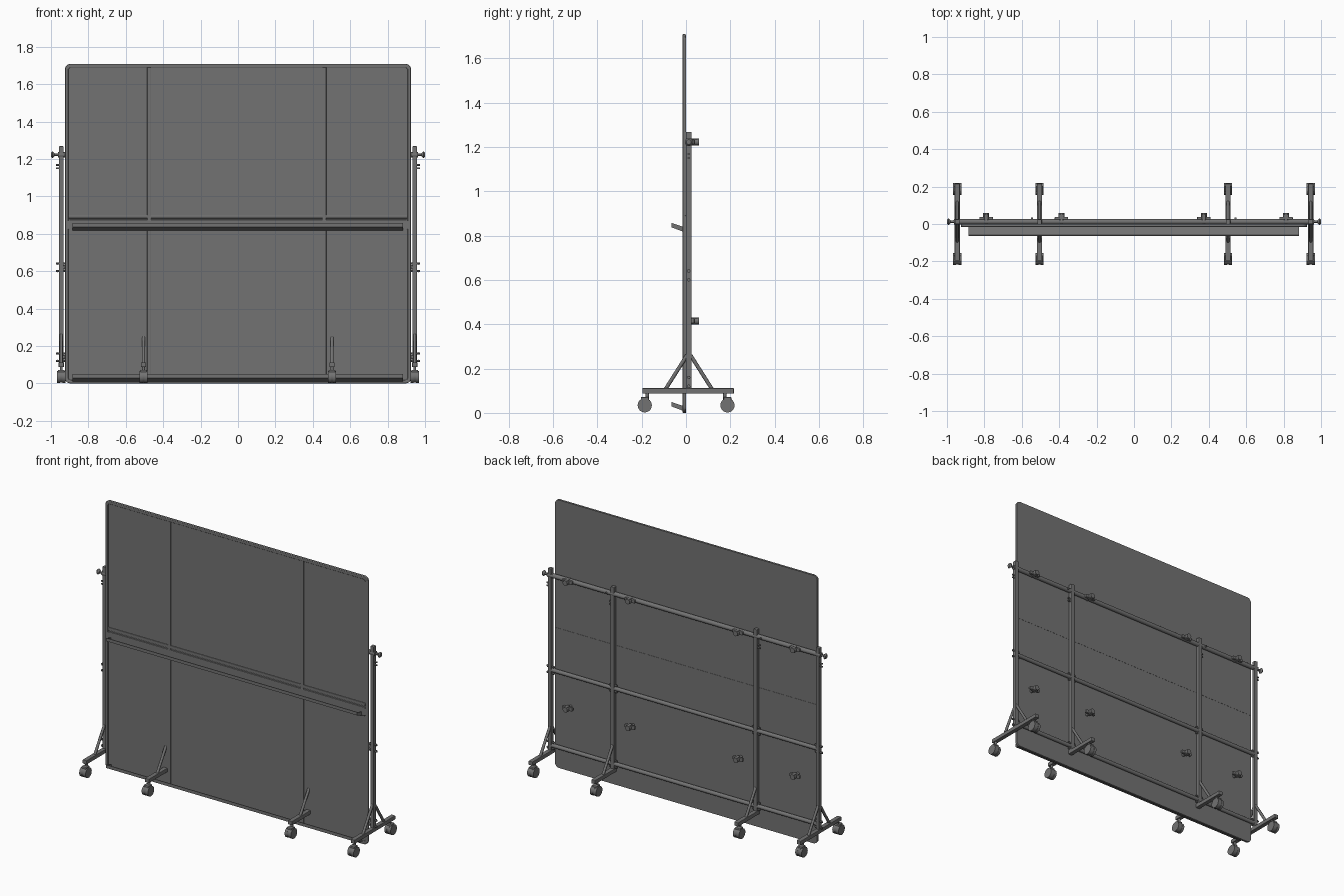
import bpy, bmesh, math
from mathutils import Vector

if "Cube" in bpy.data.objects:
    bpy.data.objects.remove(bpy.data.objects["Cube"])

PY = 0.0125                      # depth centre of posts and rails
GREY = bpy.data.materials.new("dark_grey")
GREY.diffuse_color = (.17, .17, .17, 1)
GREY.use_nodes = True
GREY.node_tree.nodes["Principled BSDF"].inputs["Base Color"].default_value = GREY.diffuse_color


def finish(name, bm, smooth=False, bevel=0.0):
    bmesh.ops.recalc_face_normals(bm, faces=bm.faces)
    me = bpy.data.meshes.new(name)
    bm.to_mesh(me)
    bm.free()
    me.materials.append(GREY)
    ob = bpy.data.objects.new(name, me)
    bpy.context.collection.objects.link(ob)
    if bevel:
        m = ob.modifiers.new("bevel", 'BEVEL')
        m.width, m.segments, m.limit_method = bevel, 2, 'ANGLE'
        m.angle_limit = math.radians(40)
    if smooth:
        bpy.context.view_layer.objects.active = ob
        ob.select_set(True)
        bpy.ops.object.shade_smooth_by_angle(angle=math.radians(35))
        ob.select_set(False)
    return ob


def box(name, x0, x1, y0, y1, z0, z1, bevel=0.0):
    bm = bmesh.new()
    bmesh.ops.create_cube(bm, size=1)
    for v in bm.verts:
        v.co = Vector((x0 + (v.co.x + .5) * (x1 - x0),
                       y0 + (v.co.y + .5) * (y1 - y0),
                       z0 + (v.co.z + .5) * (z1 - z0)))
    return finish(name, bm, bevel=bevel)


def rod(name, a, b, r, r2=None, sides=20):
    a, b = Vector(a), Vector(b)
    bm = bmesh.new()
    bmesh.ops.create_cone(bm, cap_ends=True, segments=sides, radius1=r,
                          radius2=r if r2 is None else r2, depth=(b - a).length)
    rot = Vector((0, 0, 1)).rotation_difference(b - a).to_matrix()
    for v in bm.verts:
        v.co = rot @ v.co + (a + b) / 2
    return finish(name, bm, True)


def loft(name, loops, closed=False, smooth=False, bevel=0.0):
    """Skin between point loops; cap the ends, or join them when closed."""
    bm = bmesh.new()
    rows = [[bm.verts.new(p) for p in lp] for lp in loops]
    n = len(rows[0])
    for k in range(len(rows) if closed else len(rows) - 1):
        p, q = rows[k], rows[(k + 1) % len(rows)]
        for i in range(n):
            j = (i + 1) % n
            bm.faces.new((p[i], p[j], q[j], q[i]))
    if not closed:
        bm.faces.new(rows[0])
        bm.faces.new(rows[-1])
    return finish(name, bm, smooth, bevel)


def outline(y, x, z0, z1, r_bottom, r_top, n=6):
    pts = []
    for sx, z, sz, r, start in ((1, z0, 1, r_bottom, -90), (1, z1, -1, r_top, 0),
                                (-1, z1, -1, r_top, 90), (-1, z0, 1, r_bottom, 180)):
        for i in range(n + 1):
            t = math.radians(start + 90 * i / n)
            pts.append((sx * (x - r) + r * math.cos(t), y, z + sz * r + r * math.sin(t)))
    return pts


def slab(name, *shape):
    loft(name, [outline(y, *shape) for y in (-.010, -.001)], smooth=True)


# writing boards, meeting at a thin seam
slab("lower_board", .9245, .0005, .8896, .028, .001)
slab("upper_board", .9245, .8904, 1.7075, .001, .028)

# rounded rim in front of the boards
big, small = (.925, 0, 1.708, .028, .028), (.907, .018, 1.688, .014, .014)
loft("board_frame", [outline(-.016, *big), outline(-.002, *big),
                     outline(-.002, *small), outline(-.016, *small)],
     closed=True, smooth=True, bevel=.003)

# raised strips on the board face
for x in (-.475, .462):
    box("upper_divider", x - .011, x + .011, -.016, -.008, .86, 1.69, .004)
    box("lower_divider", x - .011, x + .011, -.016, -.008, .015, .82, .004)
box("seam_strip", -.908, .908, -.0155, -.008, .882, .901, .004)


# sloping trays with a lip and end plates, on a rounded back plate
def tray(name, z):
    prof = [(-.012, z), (-.065, z + .020), (-.065, z + .040), (-.061, z + .040),
            (-.060, z + .026), (-.012, z + .010)]
    loft(name, [[(x, y, h) for y, h in prof] for x in (-.885, .882)])
    end = [(-.012, z), (-.065, z + .020), (-.065, z + .040), (-.012, z + .022)]
    for x in (-.886, .879):
        loft(name + "_end", [[(xx, y, h) for y, h in end] for xx in (x, x + .004)])


loft("tray_back", [outline(y, .91, .819, .875, .012, .012) for y in (-.0165, -.008)],
     smooth=True, bevel=.002)
tray("upper_tray", .817)
tray("lower_tray", .009)


# twin wheel casters with a covered centre
def caster(x, y):
    for s in (-1, 1):
        rod("caster_wheel", (x + s * .006, y, .034), (x + s * .022, y, .034), .032, sides=24)
    rod("caster_cover", (x - .007, y, .036), (x + .007, y, .036), .031, sides=24)
    box("caster_housing", x - .018, x + .018, y - .018, y + .018, .045, .072, .005)
    rod("caster_stem", (x, y * .94, .06), (x, y * .94, .092), .008)


# four rolling stands
for x in (-.945, -.505, .503, .945):
    box("post", x - .012, x + .012, 0, .025, .1, 1.268, .003)
    box("base_bar", x - .014, x + .014, -.196, .216, .087, .112, .003)
    for s in (-1, 1):
        rod("brace", (x, PY + s * .008, .26), (x, PY + s * .108, .102), .0085, sides=12)
    caster(x, -.186)
    caster(x, .187)
    for z in (.12, .16, .60, .64):
        rod("post_bolt", (x - .027, PY, z), (x + .027, PY, z), .005, sides=12)
        for s in (-1, 1):
            rod("bolt_head", (x + s * .019, PY, z), (x + s * .023, PY, z), .008, sides=6)
    # bolts and end knobs near the top
    s = 1 if x > 0 else -1
    for z in (1.15, 1.168):
        rod("upper_bolt", (x, PY, z), (x + s * .027, PY, z), .005, sides=12)
    if abs(x) > .9:
        rod("end_knob_stem", (x - s * .018, PY, 1.222), (x + s * .042, PY, 1.222), .006)
        rod("end_knob", (x + s * .036, PY, 1.222), (x + s * .047, PY, 1.222), .009, .018)
        rod("end_knob_cap", (x + s * .047, PY, 1.222), (x + s * .055, PY, 1.222), .018, .011)
        rod("end_collar", (x - s * .018, PY, 1.222), (x + s * .018, PY, 1.222), .015)
    else:
        rod("joint_peg", (x + s * .04, PY, 1.222), (x + s * .04, .034, 1.222), .006, sides=12)

# rails joining the stands
for z, r in ((1.222, .014), (.62, .0125), (.14, .0125)):
    rod("cross_rail", (-.945, PY, z), (.945, PY, z), r, sides=24)

# clamp knobs on the back of the boards
for x in (-.79, -.388, .373, .813):
    for z in (1.222, .415):
        rod("clamp_stem", (x, -.005, z), (x, .04, z), .010, sides=12)
        rod("clamp_hub", (x, .022, z), (x, .058, z), .016)
        box("clamp_wing", x - .036, x + .036, .022, .038, z - .011, z + .011, .004)
        box("clamp_lug", x - .011, x + .011, .022, .053, z - .016, z + .016, .003)
